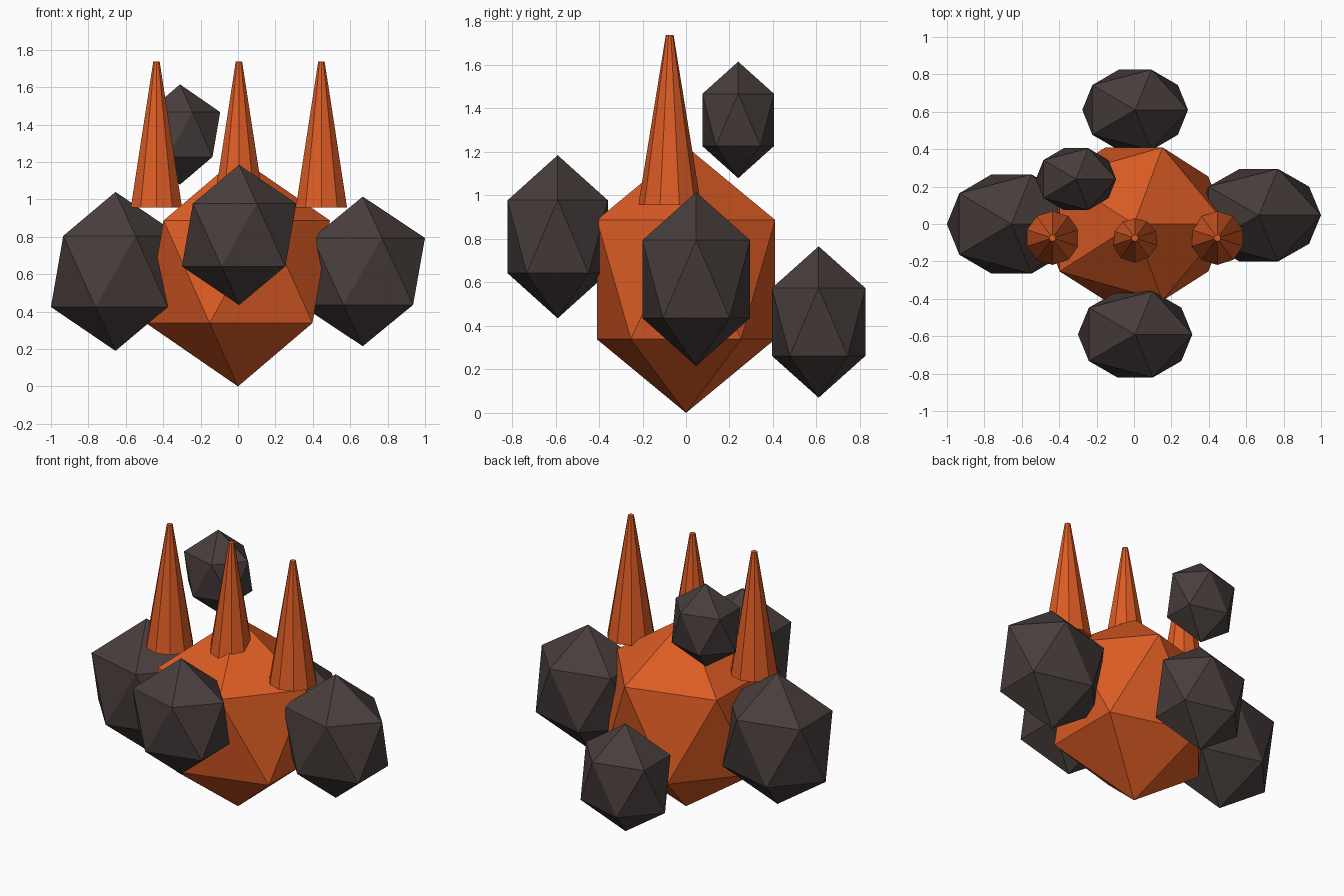
import bpy

if "Cube" in bpy.data.objects:
    bpy.data.objects.remove(bpy.data.objects["Cube"])


def material(name, rgb):
    m = bpy.data.materials.new(name)
    m.diffuse_color = (*rgb, 1.0)
    m.use_nodes = True
    m.node_tree.nodes["Principled BSDF"].inputs["Base Color"].default_value = m.diffuse_color
    return m


ORANGE = material("burnt orange", (0.72, 0.107, 0.018))
CHARCOAL = material("charcoal", (0.064, 0.048, 0.046))


def finish(name, mat):
    ob = bpy.context.object
    ob.name = name
    ob.data.materials.append(mat)
    return ob


def rock(name, centre, radii, mat):
    """Twenty-sided faceted boulder stretched along its axes."""
    bpy.ops.mesh.primitive_ico_sphere_add(subdivisions=1, radius=1, location=centre)
    finish(name, mat).scale = radii


# Central body
rock("core", (0, 0, 0.613), (0.55, 0.482, 0.613), ORANGE)

# Surrounding boulders
rock("front_rock", (0.006, -0.59, 0.81), (0.342, 0.271, 0.375), CHARCOAL)
rock("back_rock", (0.006, 0.61, 0.418), (0.316, 0.253, 0.348), CHARCOAL)
rock("left_rock", (-0.655, 0, 0.615), (0.386, 0.312, 0.425), CHARCOAL)
rock("right_rock", (0.667, 0.047, 0.615), (0.372, 0.291, 0.40), CHARCOAL)
rock("floating_rock", (-0.31, 0.24, 1.347), (0.24, 0.194, 0.268), CHARCOAL)

# Row of tapered spikes
BASE, TIP = 0.957, 1.737
for side, x in (("left", -0.436), ("middle", 0.005), ("right", 0.446)):
    bpy.ops.mesh.primitive_cone_add(vertices=10, radius1=0.144, radius2=0.018,
                                    depth=TIP - BASE,
                                    location=(x, -0.075, (BASE + TIP) / 2))
    finish(side + "_spike", ORANGE)
